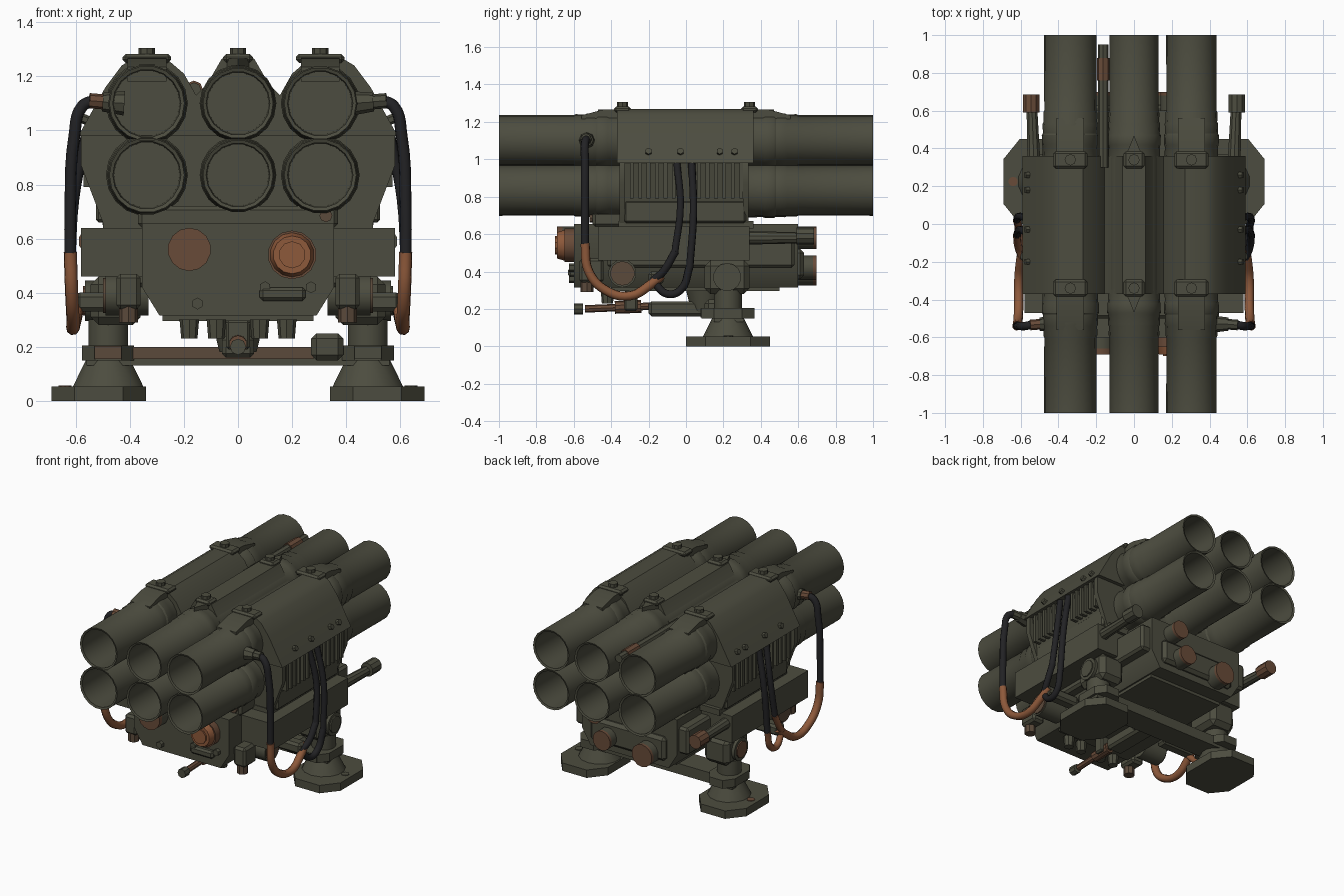
import bpy, bmesh, math
from mathutils import Vector, Matrix

if bpy.data.objects.get("Cube"):
    bpy.data.objects.remove(bpy.data.objects["Cube"], do_unlink=True)


def material(name, rgb):
    m = bpy.data.materials.new(name)
    m.use_nodes = True
    m.diffuse_color = (*rgb, 1)
    m.node_tree.nodes["Principled BSDF"].inputs["Base Color"].default_value = (*rgb, 1)
    return m


OLIVE = material("olive paint", (0.073, 0.073, 0.05))
BROWN = material("brown rust", (0.14, 0.07, 0.04))
DULL = material("dull brown", (0.105, 0.068, 0.043))
COPPER = material("copper orange", (0.27, 0.1, 0.043))
BLACK = material("black rubber", (0.016, 0.016, 0.018))


def finish(name, bm, mat):
    bmesh.ops.recalc_face_normals(bm, faces=bm.faces)
    me = bpy.data.meshes.new(name)
    bm.to_mesh(me)
    bm.free()
    me.materials.append(mat)
    me.shade_smooth()
    me.set_sharp_from_angle(angle=math.radians(32))
    ob = bpy.data.objects.new(name, me)
    bpy.context.collection.objects.link(ob)
    return ob


def box(name, x, y, z, mat=OLIVE, bevel=0.0):
    bm = bmesh.new()
    bmesh.ops.create_cube(bm, size=1)
    for v in bm.verts:
        v.co = [(a + b) / 2 + c * (b - a) for (a, b), c in zip((x, y, z), v.co)]
    if bevel:
        bmesh.ops.bevel(bm, geom=bm.edges[:], offset=bevel, segments=1, affect='EDGES')
    return finish(name, bm, mat)


def cyl(name, a, b, r1, r2=None, mat=OLIVE, sides=14):
    a, b = Vector(a), Vector(b)
    bm = bmesh.new()
    turn = (b - a).to_track_quat('Z', 'Y').to_matrix().to_4x4()
    bmesh.ops.create_cone(bm, cap_ends=True, segments=sides, radius1=r1,
                          radius2=r1 if r2 is None else r2, depth=(b - a).length,
                          matrix=Matrix.Translation((a + b) / 2) @ turn)
    return finish(name, bm, mat)


def prism(name, pts, axis, lo, hi, mat=OLIVE):
    place = {'x': lambda p, t: (t, *p), 'y': lambda p, t: (p[0], t, p[1]),
             'z': lambda p, t: (*p, t)}[axis]
    bm = bmesh.new()
    face = bm.faces.new([bm.verts.new(place(p, lo)) for p in pts])
    new = bmesh.ops.extrude_face_region(bm, geom=[face])['geom']
    shift = Vector(place((0, 0), hi - lo))
    bmesh.ops.translate(bm, vec=shift, verts=[g for g in new if isinstance(g, bmesh.types.BMVert)])
    return finish(name, bm, mat)


def lathe(name, profile, x, z, sides=18):
    # profile of (radius, y) turned about a line along y
    bm = bmesh.new()
    vs = [bm.verts.new((r, y, 0)) for r, y in profile]
    es = [bm.edges.new(p) for p in zip(vs, vs[1:])]
    bmesh.ops.spin(bm, geom=vs + es, cent=(0, 0, 0), axis=(0, 1, 0),
                   angle=math.tau, steps=sides, use_duplicate=False)
    bmesh.ops.remove_doubles(bm, verts=bm.verts, dist=0.0005)
    bmesh.ops.translate(bm, vec=(x, 0, z), verts=bm.verts)
    return finish(name, bm, OLIVE)


def cable(name, pts, r, mat):
    cu = bpy.data.curves.new(name, 'CURVE')
    cu.dimensions = '3D'
    cu.bevel_depth, cu.bevel_resolution, cu.resolution_u = r, 2, 5
    cu.use_fill_caps = True
    sp = cu.splines.new('BEZIER')
    sp.bezier_points.add(len(pts) - 1)
    for bp, p in zip(sp.bezier_points, pts):
        bp.co = p
        bp.handle_left_type = bp.handle_right_type = 'AUTO'
    cu.materials.append(mat)
    ob = bpy.data.objects.new(name, cu)
    bpy.context.collection.objects.link(ob)


# launch tubes: hollow ends, stepped straps where they enter the housing
end = [(0, 0.5), (0.118, 0.5), (0.122, 0.995), (0.135, 1.0), (0.134, 0.6), (0.139, 0.59),
       (0.138, 0.54), (0.143, 0.53), (0.141, 0.48), (0.147, 0.47), (0.146, 0.42), (0.142, 0.41),
       (0.144, 0.34)]
profile = end + [(r, -y) for r, y in reversed(end)]
for col, x, k in (("right", -0.337, 1.03), ("middle", 0.0, 0.965), ("left", 0.304, 0.99)):
    for row, z in (("upper", 1.1), ("lower", 0.835)):
        lathe(f"{row}_{col}_tube", [(r * k, y) for r, y in profile], x, z)
    # lids and latches over the upper row
    w = 0.055 if col == "middle" else 0.09
    for s in (-1, 1):
        if col == "middle":
            prism("middle_cover_tongue", [(x - w, 0.34 * s), (x + w, 0.34 * s),
                  (x + w * 0.5, 0.4 * s), (x, 0.47 * s), (x - w * 0.5, 0.4 * s)], 'z', 1.2, 1.265)
        else:
            prism(f"{col}_cover_ramp", [(0.34 * s, 1.18), (0.34 * s, 1.268), (0.44 * s, 1.266),
                  (0.56 * s, 1.235), (0.56 * s, 1.18)], 'x', x - w * 0.8, x + w * 0.8)
        box(f"{col}_latch_base", (x - w, x + w), (s * 0.34 - 0.045, s * 0.34 + 0.045),
            (1.25, 1.283), bevel=0.012)
        cyl(f"{col}_latch_knob", (x, s * 0.34, 1.28), (x, s * 0.34, 1.305), 0.03, sides=8)

# upper housing with a raised cover over each column
half = [(0.59, 0.98), (0.49, 1.16), (0.43, 1.24), (0.38, 1.27), (0.27, 1.27), (0.2, 1.21),
        (0.155, 1.13), (0.115, 1.17), (0.06, 1.265)]
prism("upper_housing", half + [(-x, z) for x, z in reversed(half)], 'y', -0.37, 0.36)
prism("lower_housing", [(-0.5, 0.65), (0.5, 0.65), (0.56, 0.99), (-0.56, 0.99)], 'y', -0.33, 0.31)
for y in (-0.34, 0.32):
    prism("end_bulkhead", [(-0.5, 0.66), (0.5, 0.66), (0.58, 0.87), (0.58, 0.99), (0.5, 1.12),
                           (-0.5, 1.12), (-0.58, 0.99), (-0.58, 0.87)], 'y', y - 0.015, y + 0.015)

# rod lying between two upper tubes
cyl("tube_rod", (-0.163, 0.3, 1.15), (-0.163, 0.95, 1.15), 0.027, sides=8)
cyl("tube_rod_band", (-0.163, 0.76, 1.15), (-0.163, 0.88, 1.15), 0.034, mat=BROWN, sides=8)

# chassis
prism("chassis", [(-0.355, 0.655), (0.355, 0.655), (0.355, 0.42), (0.29, 0.315),
                  (-0.29, 0.315), (-0.355, 0.42)], 'y', -0.6, 0.6)
box("chassis_deck", (-0.5, 0.5), (-0.36, 0.36), (0.63, 0.67))
box("chassis_front_lip", (-0.37, 0.37), (-0.5, -0.3), (0.64, 0.72), bevel=0.015)
box("belly_tray", (-0.28, 0.28), (-0.4, 0.5), (0.295, 0.32))

# front fittings
cyl("front_disc", (-0.18, -0.59, 0.56), (-0.18, -0.66, 0.56), 0.08)
cyl("front_disc_face", (-0.18, -0.66, 0.56), (-0.18, -0.69, 0.56), 0.08, mat=BROWN)
cyl("front_knob_collar", (0.2, -0.59, 0.54), (0.2, -0.65, 0.54), 0.09, mat=BROWN)
cyl("front_knob", (0.2, -0.64, 0.54), (0.2, -0.69, 0.54), 0.085, 0.07, mat=COPPER)
cyl("front_knob_cap", (0.2, -0.69, 0.54), (0.2, -0.7, 0.54), 0.05, mat=COPPER, sides=10)
for x, z in ((-0.15, 0.36), (0.1, 0.42), (0.27, 0.42)):
    cyl("front_bolt", (x, -0.59, z), (x, -0.625, z), 0.022, sides=6)
box("front_clamp", (0.08, 0.25), (-0.63, -0.58), (0.37, 0.42), bevel=0.012)
cyl("lip_bolt", (0.325, -0.5, 0.685), (0.325, -0.515, 0.685), 0.024, mat=DULL, sides=8)

# rear fittings
box("rear_box", (-0.28, 0.28), (0.58, 0.63), (0.36, 0.52), bevel=0.02)
for x, z, r in ((0.2, 0.58, 0.06), (0.14, 0.42, 0.065), (-0.16, 0.4, 0.075)):
    cyl("rear_port", (x, 0.58, z), (x, 0.68, z), r)
    cyl("rear_port_face", (x, 0.68, z), (x, 0.699, z), r, mat=BROWN)

# belly mechanism and elevation rod
cyl("belly_pivot", (0, 0.1, 0.18), (0, 0.1, 0.3), 0.07, 0.1)
box("belly_bracket", (-0.06, 0.06), (-0.2, 0.2), (0.16, 0.24), bevel=0.015)
cyl("elevation_rod", (0, -0.54, 0.2), (0, -0.18, 0.215), 0.02, mat=BROWN, sides=8)
cyl("elevation_sleeve", (0, -0.38, 0.208), (0, -0.24, 0.213), 0.034, mat=BROWN, sides=10)
cyl("elevation_rod_end", (0, -0.6, 0.2), (0, -0.55, 0.2), 0.03, sides=8)
for x in (-0.18, -0.08, 0.08, 0.18):
    cyl("belly_bolt", (x, -0.42, 0.23), (x, -0.42, 0.3), 0.03, 0.036, sides=8)
box("rod_hanger", (-0.045, 0.045), (-0.33, -0.26), (0.19, 0.3), bevel=0.01)

# crossbar with a rusted strip and an end bracket
box("crossbar", (-0.56, 0.56), (0.15, 0.31), (0.13, 0.2))
box("crossbar_strip", (-0.42, 0.28), (0.143, 0.151), (0.155, 0.2), mat=DULL)
box("crossbar_bracket", (0.27, 0.39), (0.1, 0.2), (0.15, 0.25), bevel=0.02)

# parts on both sides
for side, s in (("right", -1), ("left", 1)):
    ACCENT = BROWN if s < 0 else OLIVE

    def X(a, b):
        return tuple(sorted((a * s, b * s)))

    box(f"{side}_side_box", X(0.34, 0.58), (-0.47, 0.34), (0.46, 0.64))
    box(f"{side}_side_rail", X(0.34, 0.42), (-0.42, 0.58), (0.42, 0.6), bevel=0.015)
    box(f"{side}_ledge", X(0.45, 0.525), (-0.33, 0.32), (0.66, 0.78), bevel=0.01)
    for i in range(14):
        y = -0.29 + i * 0.045
        if abs(y) > 0.06:
            box(f"{side}_rib", X(0.5, 0.572), (y - 0.01, y + 0.01), (0.79, 0.98))
    for y in (-0.2, -0.03, 0.18, 0.26):
        cyl(f"{side}_housing_bolt", (0.54 * s, y, 1.03), (0.577 * s, y, 1.045), 0.018, sides=6)

    # foot, neck and trunnion
    cx, cy = 0.515 * s, 0.225
    octagon = [(0.175, 0.12), (0.09, 0.225), (-0.09, 0.225), (-0.175, 0.12)]
    octagon += [(-a, -b) for a, b in octagon]
    prism(f"{side}_foot", [(cx + a, cy + b) for a, b in octagon], 'z', 0, 0.053)
    cyl(f"{side}_foot_bolt", (cx + 0.125 * s, cy, 0.05), (cx + 0.125 * s, cy, 0.057), 0.025,
        mat=ACCENT, sides=10)
    nx = 0.48 * s
    cyl(f"{side}_foot_cone", (nx, cy, 0.05), (nx, cy, 0.15), 0.135, 0.085)
    prism(f"{side}_collar_plate", [(nx + a * 0.55, cy + b * 0.63) for a, b in octagon], 'z', 0.15, 0.205)
    box(f"{side}_collar_strip", X(0.43, 0.53), (0.077, 0.085), (0.155, 0.203),
        mat=DULL if s < 0 else OLIVE)
    cyl(f"{side}_neck", (nx, cy, 0.2), (nx, cy, 0.3), 0.075)
    box(f"{side}_trunnion", X(0.36, 0.545), (0.1, 0.34), (0.28, 0.46), bevel=0.03)
    cyl(f"{side}_trunnion_cap", (0.53 * s, 0.22, 0.37), (0.565 * s, 0.22, 0.37), 0.075)
    cyl(f"{side}_trunnion_pin", (0.56 * s, 0.22, 0.37), (0.573 * s, 0.22, 0.37), 0.055,
        mat=ACCENT, sides=10)

    # round hatch on the flank and the front clamp
    cyl(f"{side}_hatch", (0.33 * s, -0.34, 0.39), (0.49 * s, -0.34, 0.39), 0.075)
    cyl(f"{side}_hatch_face", (0.49 * s, -0.34, 0.39), (0.499 * s, -0.34, 0.39), 0.065, mat=DULL)
    box(f"{side}_front_clamp", X(0.36, 0.45), (-0.57, -0.44), (0.34, 0.47), bevel=0.015)
    cyl(f"{side}_clamp_screw", (0.405 * s, -0.53, 0.29), (0.405 * s, -0.53, 0.36), 0.035,
        mat=DULL, sides=8)

    # rear handle
    cyl(f"{side}_handle", (0.53 * s, 0.33, 0.58), (0.54 * s, 0.6, 0.58), 0.036, 0.03, sides=10)
    cyl(f"{side}_handle_grip", (0.545 * s, 0.59, 0.59), (0.545 * s, 0.685, 0.59), 0.046,
        mat=ACCENT, sides=10)

    # cables
    def path(pts):
        return [(x * s, y, z) for x, y, z in pts]

    cyl(f"{side}_cable_socket", (0.42 * s, -0.53, 1.1), (0.5 * s, -0.53, 1.105), 0.045, 0.035, sides=8)
    cyl(f"{side}_cable_plug", (0.49 * s, -0.53, 1.105), (0.55 * s, -0.535, 1.11), 0.028,
        mat=ACCENT, sides=8)
    cable(f"{side}_outer_cable", path([(0.53, -0.53, 1.11), (0.575, -0.54, 1.09), (0.605, -0.54, 0.98),
          (0.62, -0.54, 0.7), (0.62, -0.54, 0.54)]), 0.022, BLACK)
    cable(f"{side}_outer_cable_end", path([(0.62, -0.54, 0.55), (0.615, -0.52, 0.4), (0.61, -0.43, 0.3),
          (0.61, -0.3, 0.27), (0.6, -0.19, 0.33), (0.59, -0.13, 0.38)]), 0.025, COPPER)
    # inner pair: the lower ends are bare on one side
    LOWER = COPPER if s < 0 else BLACK
    cable(f"{side}_inner_cable", path([(0.56, -0.05, 0.99), (0.605, -0.03, 0.75), (0.62, -0.06, 0.5)]),
          0.02, BLACK)
    cable(f"{side}_inner_cable_end", path([(0.62, -0.055, 0.51), (0.61, -0.13, 0.39),
          (0.59, -0.18, 0.35)]), 0.021, LOWER)
    cable(f"{side}_rear_cable", path([(0.56, 0.03, 0.99), (0.61, 0.04, 0.72), (0.62, 0.02, 0.42)]),
          0.02, BLACK)
    cable(f"{side}_rear_cable_end", path([(0.62, 0.021, 0.43), (0.61, -0.03, 0.3), (0.605, -0.1, 0.28),
          (0.59, -0.17, 0.34)]), 0.021, LOWER)
    box(f"{side}_cable_clip", X(0.35, 0.6), (-0.2, -0.12), (0.33, 0.4), bevel=0.015)
